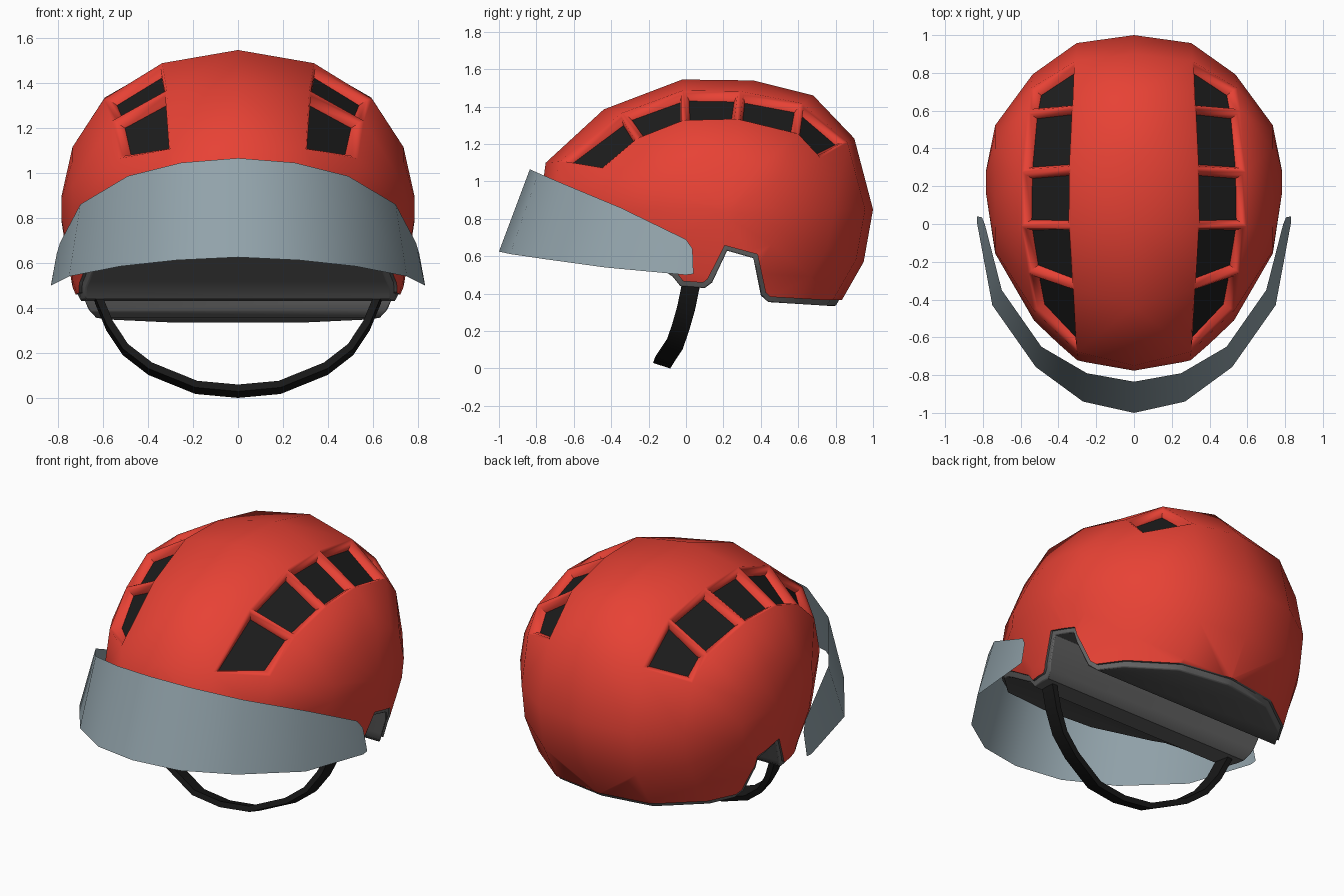
import bpy, bmesh
from mathutils import Vector

if "Cube" in bpy.data.objects:
    bpy.data.objects.remove(bpy.data.objects["Cube"])


def material(name, color):
    m = bpy.data.materials.new(name)
    m.diffuse_color = (*color, 1)
    m.use_nodes = True
    m.node_tree.nodes["Principled BSDF"].inputs["Base Color"].default_value = m.diffuse_color
    return m


RED = material("shell red", (0.8, 0.054, 0.035))
VENT = material("vent black", (0.012, 0.012, 0.012))
GREY = material("liner grey", (0.125, 0.125, 0.125))
VISOR = material("visor blue grey", (0.29, 0.37, 0.41))
STRAP = material("strap black", (0.009, 0.009, 0.009))


def make_object(name, bm, mats, recalc=True):
    if recalc:
        bmesh.ops.recalc_face_normals(bm, faces=bm.faces)
    me = bpy.data.meshes.new(name)
    bm.to_mesh(me)
    bm.free()
    ob = bpy.data.objects.new(name, me)
    bpy.context.collection.objects.link(ob)
    for m in mats:
        me.materials.append(m)
    return ob


def activate(ob):
    bpy.ops.object.select_all(action='DESELECT')
    ob.select_set(True)
    bpy.context.view_layer.objects.active = ob


def smooth(ob, degrees):
    activate(ob)
    bpy.ops.object.shade_smooth_by_angle(angle=degrees * 3.14159 / 180)


# Dome: one closed side outline, shrunk column by column toward the ears
OUTLINE = [(-.75, 1.1), (-.44, 1.385), (-.02, 1.545), (.36, 1.54), (.68, 1.46),
           (.9, 1.23), (1.0, .85), (.95, .57), (.83, .36), (.58, -.05),
           (.15, -.15), (-.35, 0), (-.68, .45), (-.785, .85)]
HALF = [(.345, .945), (.61, .73), (.735, .38), (.783, .07)]
COLUMNS = [(-x, s) for x, s in reversed(HALF)] + [(0, 1)] + HALF
CY, CZ = .15, .85
# Small slides of the bars between the vents: (inner column, outer column)
SLIDE = {0: ((.02, .02), (.03, .03)), 1: ((.06, .01), (0, -.01)),
         2: ((-.01, -.02), (-.06, -.03)), 3: ((-.06, -.02), (-.05, -.02)),
         4: ((-.03, -.01), (.04, -.04))}


def dome(scale=1.0):
    bm = bmesh.new()
    rings = []
    for x, s in COLUMNS:
        ring = []
        for r, (y, z) in enumerate(OUTLINE):
            fx = 1 - .12 * abs(y - CY) / .85 if abs(x) < .7 else 1
            shift = .08 * (1 - s)
            dy, dz = 0, 0
            if r in SLIDE and .3 < abs(x) < .7:
                dy, dz = SLIDE[r][0 if abs(x) < .5 else 1]
            ring.append(bm.verts.new((x * fx * scale,
                                      CY + shift + ((y - CY) * s + dy) * scale,
                                      CZ + ((z - CZ) * s + dz) * scale)))
        rings.append(ring)
    cells = []
    n = len(OUTLINE)
    for c in range(len(rings) - 1):
        a, b = rings[c], rings[c + 1]
        for r in range(n):
            q = (r + 1) % n
            f = bm.faces.new((a[r], a[q], b[q], b[r]))
            if c in (2, 5) and r < 5:
                cells.append(f)
    caps = [bm.faces.new(rings[0]), bm.faces.new(rings[-1])]
    bmesh.ops.recalc_face_normals(bm, faces=bm.faces)
    bmesh.ops.poke(bm, faces=caps)
    bmesh.ops.triangulate(bm, faces=[f for f in bm.faces if f not in cells])
    return bm, cells


# Lower edge of the helmet, with ear notch
EDGE = [(-1.3, 1.08), (-.78, .88), (-.4, .71), (-.07, .49), (-.03, .44), (.10, .43),
        (.14, .46), (.22, .63), (.36, .59), (.40, .39), (.44, .355), (.76, .335),
        (1.3, .335)]


def cut_below(ob, lift, index):
    """Remove everything under the lower edge, raised along its normals."""
    pts = [Vector(p) for p in EDGE]
    line = []
    for i, p in enumerate(pts):
        d1 = (p - pts[max(i - 1, 0)]).normalized()
        d2 = (pts[min(i + 1, len(pts) - 1)] - p).normalized()
        t = (d1 + d2).normalized()
        line.append(p + Vector((-t.y, t.x)) * lift)
    line += [Vector((1.3, -.6)), Vector((-1.3, -.6))]
    bm = bmesh.new()
    left = [bm.verts.new((-1.2, p.x, p.y)) for p in line]
    right = [bm.verts.new((1.2, p.x, p.y)) for p in line]
    bm.faces.new(left)
    bm.faces.new(right)
    for i in range(len(line)):
        j = (i + 1) % len(line)
        bm.faces.new((left[i], left[j], right[j], right[i]))
    for f in bm.faces:
        f.material_index = index
    cutter = make_object("edge_cutter", bm, list(ob.data.materials))
    cutter.hide_render = True
    activate(ob)
    mod = ob.modifiers.new("cut", 'BOOLEAN')
    mod.operation = 'DIFFERENCE'
    mod.solver = 'EXACT'
    mod.object = cutter
    bpy.ops.object.modifier_apply(modifier=mod.name)
    bpy.data.objects.remove(cutter)


# Red shell with sunken vents and rounded vent rims
bm, cells = dome()
bmesh.ops.inset_individual(bm, faces=cells, thickness=.024, depth=-.01)
bmesh.ops.inset_individual(bm, faces=cells, thickness=.025, depth=-.036)
for f in cells:
    f.material_index = 1
shell = make_object("shell", bm, [RED, VENT, GREY])
cut_below(shell, .03, 2)
smooth(shell, 60)

# Grey liner showing as a rim under the shell
bm, _ = dome(.985)
bmesh.ops.bisect_plane(bm, geom=bm.verts[:] + bm.edges[:] + bm.faces[:],
                       plane_co=(0, 0, .96), plane_no=(0, 0, 1), clear_outer=True)
bmesh.ops.holes_fill(bm, edges=[e for e in bm.edges if e.is_boundary], sides=0)
liner = make_object("liner", bm, [GREY])
cut_below(liner, 0, 0)
bevel = liner.modifiers.new("soft_rim", 'BEVEL')
bevel.width = .016
bevel.segments = 2
bevel.limit_method = 'ANGLE'
bevel.angle_limit = .9
smooth(liner, 40)

# Visor: upper and lower edge points from the middle to the right end
TOP = [(0, -.835, 1.065), (.25, -.79, 1.045), (.49, -.65, .985), (.70, -.35, .86),
       (.79, .0, .69), (.805, .035, .64)]
LOW = [(0, -1.0, .625), (.27, -.94, .612), (.52, -.757, .585), (.75, -.43, .54),
       (.83, .0, .50), (.83, .04, .505)]


def both_sides(points):
    return [(-x, y, z) for x, y, z in reversed(points[1:])] + points


bm = bmesh.new()
top = [bm.verts.new(p) for p in both_sides(TOP)]
low = [bm.verts.new(p) for p in both_sides(LOW)]
for i in range(len(top) - 1):
    bm.faces.new((top[i], low[i], low[i + 1], top[i + 1]))
visor = make_object("visor", bm, [VISOR], recalc=False)
smooth(visor, 45)

# Chin strap: flat band swept from ear to ear
PATH = both_sides([(0, -.125, .03), (.185, -.115, .047), (.39, -.06, .13),
                   (.5, -.03, .215), (.57, .0, .32), (.62, .025, .44), (.63, .03, .52)])
bm = bmesh.new()
pts = [Vector(p) for p in PATH]
side = Vector((0, .95, -.3)).normalized() * .048
sections = []
for i, p in enumerate(pts):
    t = pts[min(i + 1, len(pts) - 1)] - pts[max(i - 1, 0)]
    out = t.cross(side).normalized() * .016
    sections.append([bm.verts.new(p + side * a + out * b)
                     for a, b in ((-1, -1), (1, -1), (1, 1), (-1, 1))])
for a, b in zip(sections, sections[1:]):
    for k in range(4):
        m = (k + 1) % 4
        bm.faces.new((a[k], a[m], b[m], b[k]))
bm.faces.new(sections[0])
bm.faces.new(sections[-1])
strap = make_object("chin_strap", bm, [STRAP])
smooth(strap, 45)
